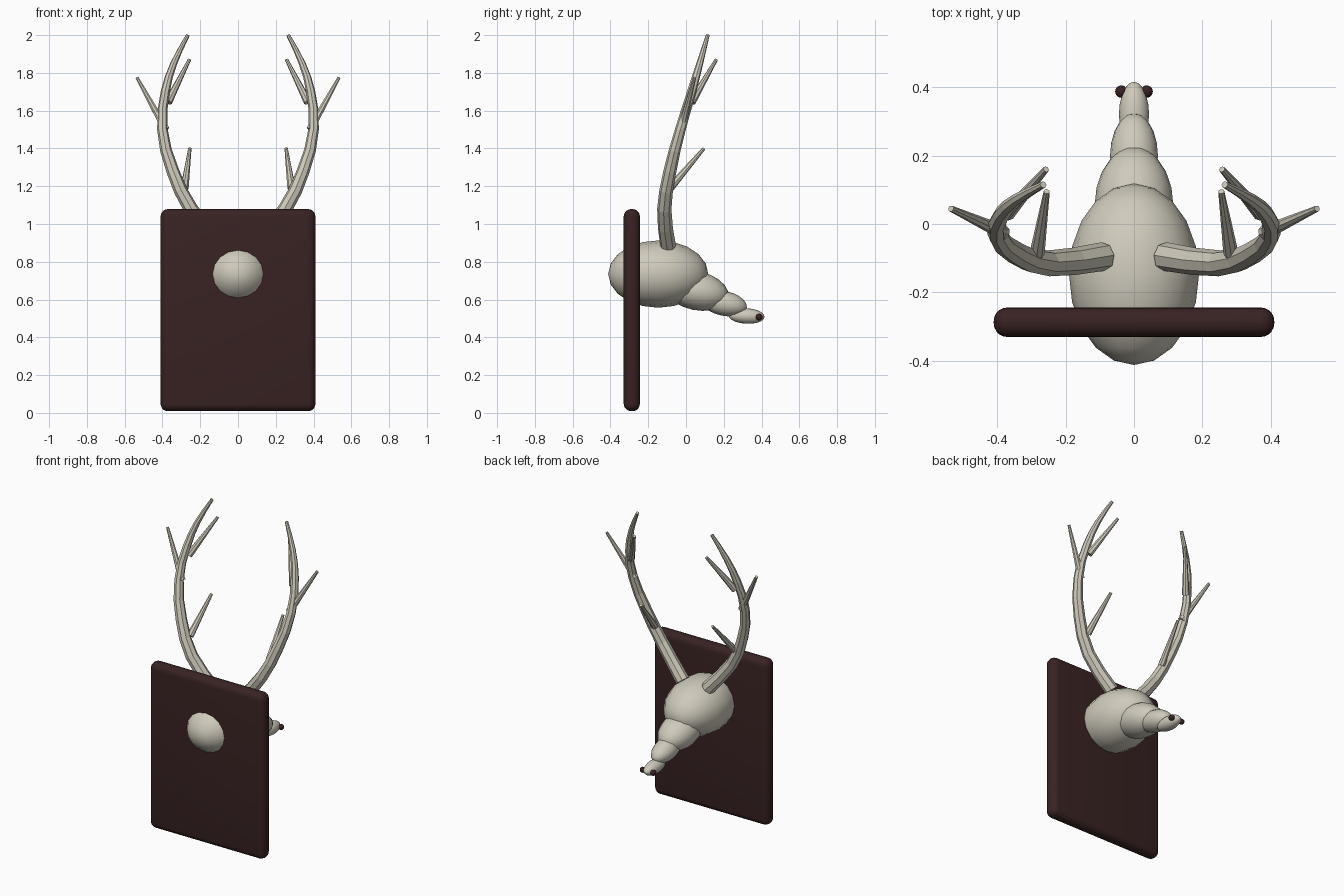
import bpy
from math import radians
from mathutils import Matrix, Vector

if "Cube" in bpy.data.objects:
    bpy.data.objects.remove(bpy.data.objects["Cube"])


def material(name, rgb):
    mat = bpy.data.materials.new(name)
    mat.use_nodes = True
    mat.diffuse_color = (*rgb, 1)
    mat.node_tree.nodes["Principled BSDF"].inputs["Base Color"].default_value = (*rgb, 1)
    return mat


bone = material("bone", (0.62, 0.59, 0.50))
wood = material("dark_wood", (0.040, 0.016, 0.016))


def finish(name, mat, smooth=True):
    obj = bpy.context.object
    obj.name = name
    obj.data.materials.append(mat)
    if smooth:
        bpy.ops.object.shade_smooth()
    return obj


def ellipsoid(name, center, size, tilt, mat):
    """Sphere with its poles along y, stretched and tilted nose-down."""
    bpy.ops.mesh.primitive_uv_sphere_add(segments=16, ring_count=10)
    obj = finish(name, mat)
    obj.data.transform(Matrix.Translation(center)
                       @ Matrix.Rotation(radians(tilt), 4, "X")
                       @ Matrix.Diagonal((*size, 1))
                       @ Matrix.Rotation(radians(90), 4, "X"))
    return obj


def tube(name, points, radii, side):
    """Eight-sided tapering tube with flat ends, mirrored by side."""
    curve = bpy.data.curves.new(name, "CURVE")
    curve.dimensions = "3D"
    curve.bevel_depth = 1
    curve.bevel_resolution = 2
    curve.use_fill_caps = True
    curve.resolution_u = 2
    spline = curve.splines.new("BEZIER")
    spline.bezier_points.add(len(points) - 1)
    for bp, (x, y, z), r in zip(spline.bezier_points, points, radii):
        bp.co = Vector((x * side, y, z))
        bp.radius = r
        bp.handle_left_type = bp.handle_right_type = "AUTO"
    spline.use_smooth = False
    obj = bpy.data.objects.new(name, curve)
    bpy.context.collection.objects.link(obj)
    bpy.ops.object.select_all(action="DESELECT")
    obj.select_set(True)
    bpy.context.view_layer.objects.active = obj
    bpy.ops.object.convert(target="MESH")
    bpy.ops.object.shade_flat()
    finish(name, bone, smooth=False)


# Wall plaque with rounded rim
bpy.ops.mesh.primitive_cube_add(size=1)
plaque = finish("wall_plaque", wood, smooth=False)
plaque.data.transform(Matrix.Translation((0, -0.287, 0.544))
                      @ Matrix.Diagonal((0.82, 0.086, 1.07, 1)))
bevel = plaque.modifiers.new("rounded_rim", "BEVEL")
bevel.width = 0.04
bevel.segments = 5
bpy.ops.object.shade_smooth()

# Skull and overlapping snout segments
ellipsoid("skull", (0, -0.147, 0.735), (0.19, 0.265, 0.178), 0, bone)
ellipsoid("upper_snout", (0, 0.055, 0.647), (0.115, 0.173, 0.103), -12, bone)
ellipsoid("middle_snout", (0, 0.2, 0.58), (0.07, 0.125, 0.066), -12, bone)
ellipsoid("snout_tip", (0, 0.32, 0.513), (0.044, 0.096, 0.041), -3, bone)

# Antlers: a curved beam with three tines each, and a nostril on each side
beam = [(0.09, -0.095, 0.885), (0.25, -0.115, 1.08), (0.345, -0.085, 1.28),
        (0.4, -0.03, 1.5), (0.385, 0.03, 1.7), (0.34, 0.073, 1.85), (0.265, 0.115, 2.0)]
beam_radii = [0.042, 0.038, 0.034, 0.028, 0.024, 0.018, 0.01]
tines = {"lower": ((0.283, -0.085, 1.19), (0.255, 0.095, 1.4)),
         "outer": ((0.382, -0.025, 1.5), (0.535, 0.045, 1.775)),
         "upper": ((0.37, 0.03, 1.645), (0.257, 0.16, 1.87))}
for label, side in (("left", 1), ("right", -1)):
    tube(label + "_antler_beam", beam, beam_radii, side)
    for part, ends in tines.items():
        tube(f"{label}_{part}_tine", ends, (0.022, 0.009), side)
    ellipsoid(label + "_nostril", (0.037 * side, 0.387, 0.507), (0.018, 0.018, 0.018), 0, wood)
